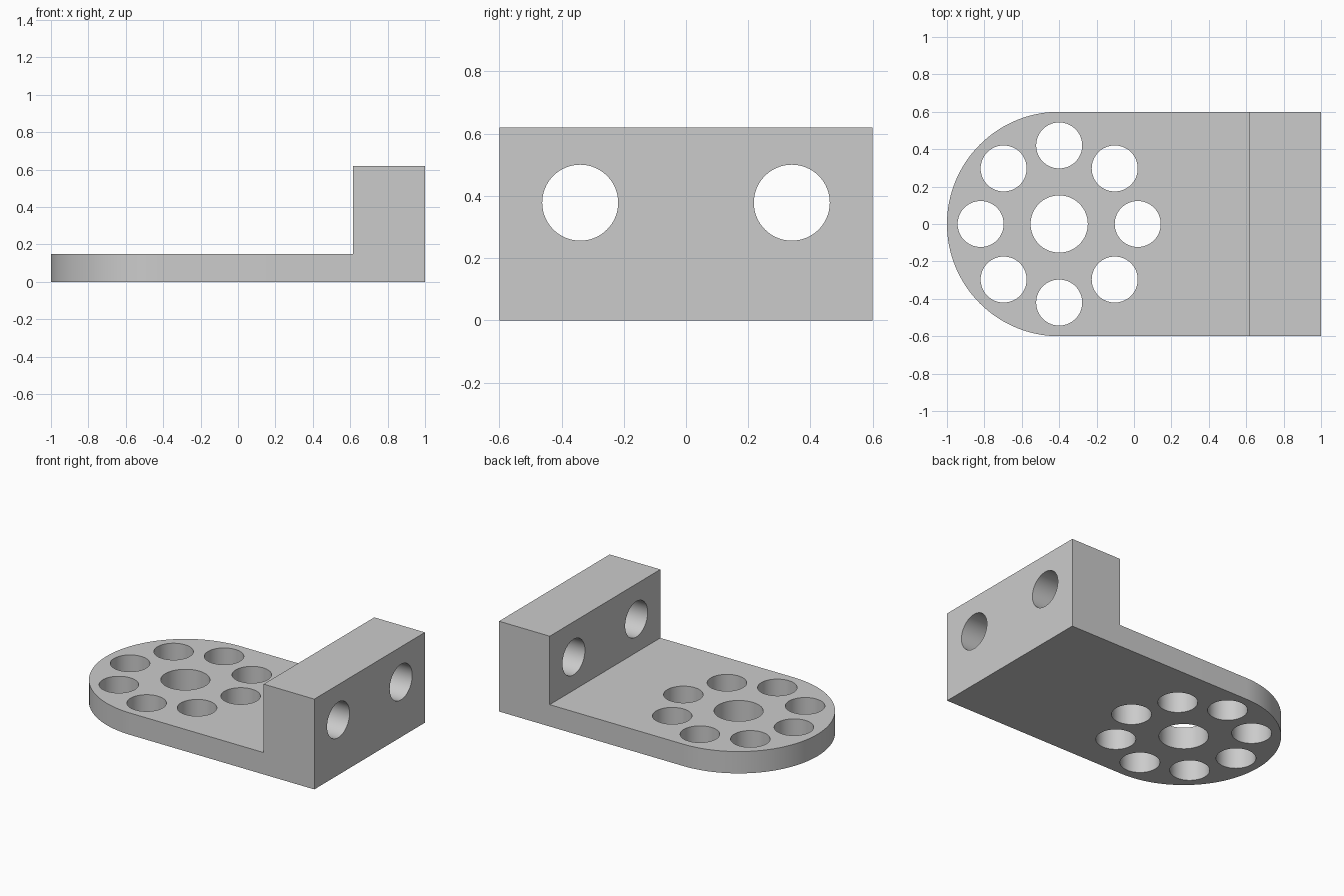
import bpy, bmesh, math
from mathutils import Matrix

if "Cube" in bpy.data.objects:
    bpy.data.objects.remove(bpy.data.objects["Cube"])

HALF_W, PLATE_H, WALL_H = 0.6, 0.15, 0.62
ARC_X, WALL_X, END_X = -0.4, 0.615, 1.0
RING_R, RING_HOLE_R, CENTRE_HOLE_R = 0.42, 0.123, 0.153
BOLT_Y, BOLT_Z, BOLT_R = 0.34, 0.378, 0.122

grey = bpy.data.materials.new("light grey")
grey.diffuse_color = (0.6, 0.6, 0.6, 1)
grey.use_nodes = True
grey.node_tree.nodes["Principled BSDF"].inputs["Base Color"].default_value = grey.diffuse_color


def to_object(name, bm):
    bmesh.ops.recalc_face_normals(bm, faces=bm.faces)
    mesh = bpy.data.meshes.new(name)
    bm.to_mesh(mesh)
    bm.free()
    mesh.materials.append(grey)
    obj = bpy.data.objects.new(name, mesh)
    bpy.context.collection.objects.link(obj)
    return obj


def raise_faces(bm, faces, height):
    """Extrude faces upward and return the new top faces."""
    out = bmesh.ops.extrude_face_region(bm, geom=faces)["geom"]
    verts = [g for g in out if isinstance(g, bmesh.types.BMVert)]
    bmesh.ops.translate(bm, verts=verts, vec=(0, 0, height))
    return [g for g in out if isinstance(g, bmesh.types.BMFace)]


def add_cylinder(bm, radius, depth, matrix):
    bmesh.ops.create_cone(bm, cap_ends=True, segments=64, radius1=radius,
                          radius2=radius, depth=depth, matrix=matrix)


# Bracket: rounded base plate with an upright wall at one end
bm = bmesh.new()
STEPS = 64
arc = []
for i in range(STEPS + 1):
    a = math.pi / 2 + math.pi * i / STEPS
    arc.append(bm.verts.new((ARC_X + HALF_W * math.cos(a), HALF_W * math.sin(a), 0)))
inner = [bm.verts.new((WALL_X, y, 0)) for y in (-HALF_W, HALF_W)]
outer = [bm.verts.new((END_X, y, 0)) for y in (-HALF_W, HALF_W)]
plate = bm.faces.new(arc + inner)
foot = bm.faces.new([inner[0], outer[0], outer[1], inner[1]])
bottom = [plate, foot]
# Keep the underside closed while raising copies of it
copies = bmesh.ops.duplicate(bm, geom=bottom)["geom"]
tops = raise_faces(bm, [g for g in copies if isinstance(g, bmesh.types.BMFace)], PLATE_H)
bmesh.ops.remove_doubles(bm, verts=bm.verts, dist=1e-5)
wall_top = [f for f in bm.faces if f.calc_center_median().z > PLATE_H - 0.001
            and f.calc_center_median().x > WALL_X]
raise_faces(bm, wall_top, WALL_H - PLATE_H)
bracket = to_object("bracket", bm)

# Hole cutters: centre hole, ring of eight holes, two bolt holes in the wall
bm = bmesh.new()
add_cylinder(bm, CENTRE_HOLE_R, 0.5, Matrix.Translation((ARC_X, 0, 0.075)))
for i in range(8):
    a = i * math.pi / 4
    add_cylinder(bm, RING_HOLE_R, 0.5, Matrix.Translation(
        (ARC_X + RING_R * math.cos(a), RING_R * math.sin(a), 0.075)))
for y in (-BOLT_Y, BOLT_Y):
    add_cylinder(bm, BOLT_R, 0.7, Matrix.Translation((0.8, y, BOLT_Z))
                 @ Matrix.Rotation(math.pi / 2, 4, 'Y'))
cutter = to_object("hole_cutter", bm)
cutter.hide_render = True

# Cut the holes, then remove the cutter
cut = bracket.modifiers.new("holes", 'BOOLEAN')
cut.operation, cut.solver, cut.object = 'DIFFERENCE', 'EXACT', cutter
bpy.context.view_layer.objects.active = bracket
bracket.select_set(True)
cutter.select_set(False)
bpy.ops.object.modifier_apply(modifier=cut.name)
bpy.data.objects.remove(cutter)

# Smooth curved sides, sharp corners
bpy.ops.object.shade_smooth_by_angle(angle=math.radians(30))
